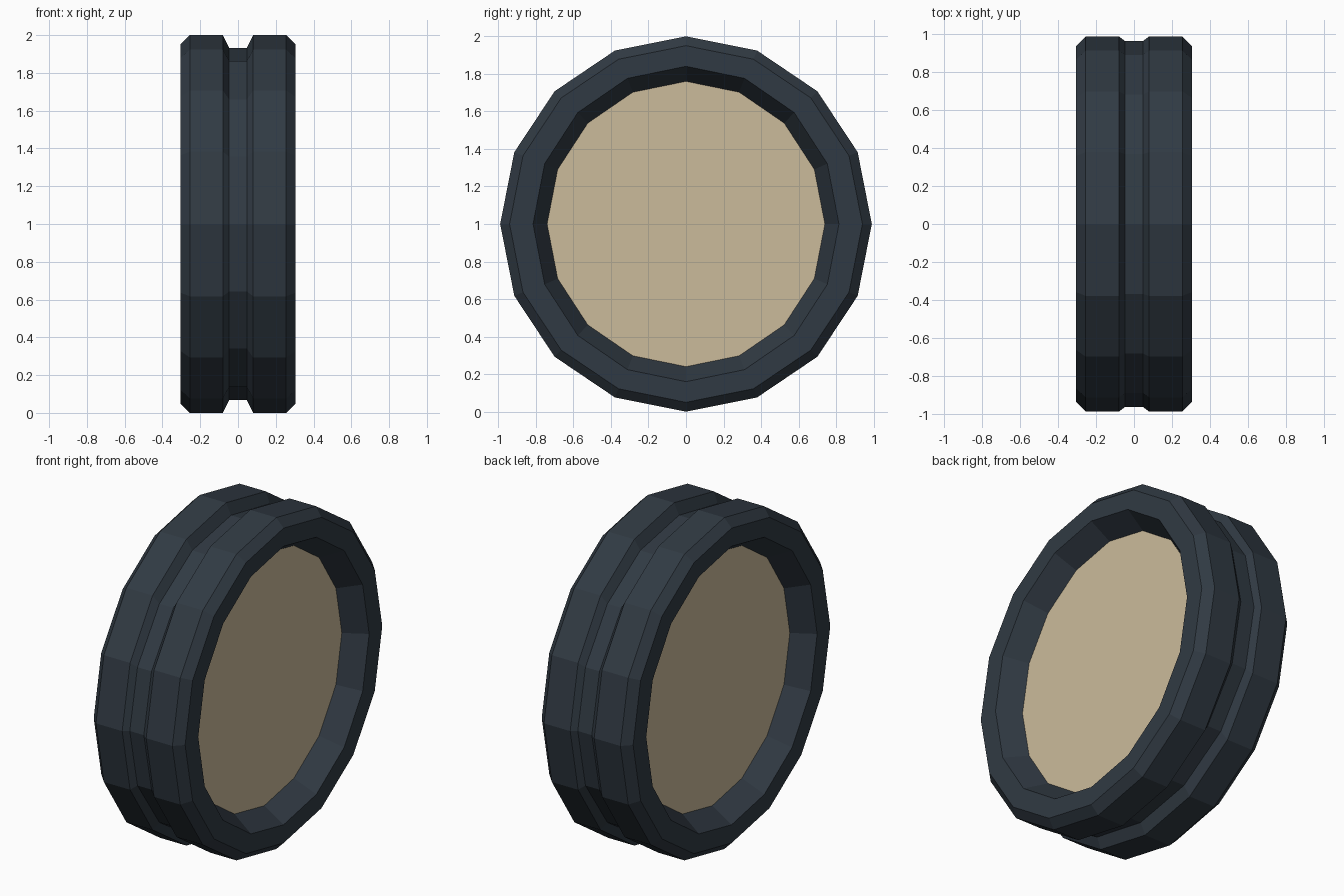
import bpy, bmesh, math

if "Cube" in bpy.data.objects:
    bpy.data.objects.remove(bpy.data.objects["Cube"])

SIDES = 16

def material(name, rgb):
    m = bpy.data.materials.new(name)
    m.diffuse_color = (*rgb, 1)
    m.use_nodes = True
    m.node_tree.nodes["Principled BSDF"].inputs["Base Color"].default_value = m.diffuse_color
    return m

rubber = material("dark_slate_rubber", (0.030, 0.042, 0.056))
cream = material("tan_panel", (0.60, 0.50, 0.33))

def ring(bm, x, ry, rz):
    return [bm.verts.new((x, ry * math.cos(2 * math.pi * i / SIDES),
                          1 + rz * math.sin(2 * math.pi * i / SIDES)))
            for i in range(SIDES)]

def finish(bm, name, mat):
    bmesh.ops.recalc_face_normals(bm, faces=bm.faces)
    me = bpy.data.meshes.new(name)
    bm.to_mesh(me)
    bm.free()
    me.materials.append(mat)
    ob = bpy.data.objects.new(name, me)
    bpy.context.collection.objects.link(ob)
    return ob

# Half profile from centre groove out to recessed panel: x, y radius, z radius
half = [(0.047, 0.965, 0.933), (0.08, 0.99, 1.0), (0.255, 0.99, 1.0),
        (0.305, 0.94, 0.95), (0.305, 0.815, 0.84), (0.175, 0.74, 0.76)]
profile = [(-x, a, b) for x, a, b in reversed(half)] + half

# Tyre: profile swept around the x axis, closed by inner caps behind the panels
bm = bmesh.new()
rings = [ring(bm, *p) for p in profile]
for r0, r1 in zip(rings, rings[1:]):
    for i in range(SIDES):
        j = (i + 1) % SIDES
        bm.faces.new((r0[i], r0[j], r1[j], r1[i]))
caps = [bm.faces.new(rings[0]), bm.faces.new(rings[-1])]
bmesh.ops.recalc_face_normals(bm, faces=bm.faces)
bmesh.ops.delete(bm, geom=caps, context='FACES_ONLY')
finish(bm, "tyre", rubber)

# Flat round panels recessed in both sides
for side, name in ((1, "right_panel"), (-1, "left_panel")):
    bm = bmesh.new()
    f = bm.faces.new(ring(bm, side * 0.175, 0.74, 0.76))
    f.normal_update()
    if f.normal.x * side < 0:
        f.normal_flip()
    me = bpy.data.meshes.new(name)
    bm.to_mesh(me)
    bm.free()
    me.materials.append(cream)
    bpy.context.collection.objects.link(bpy.data.objects.new(name, me))
